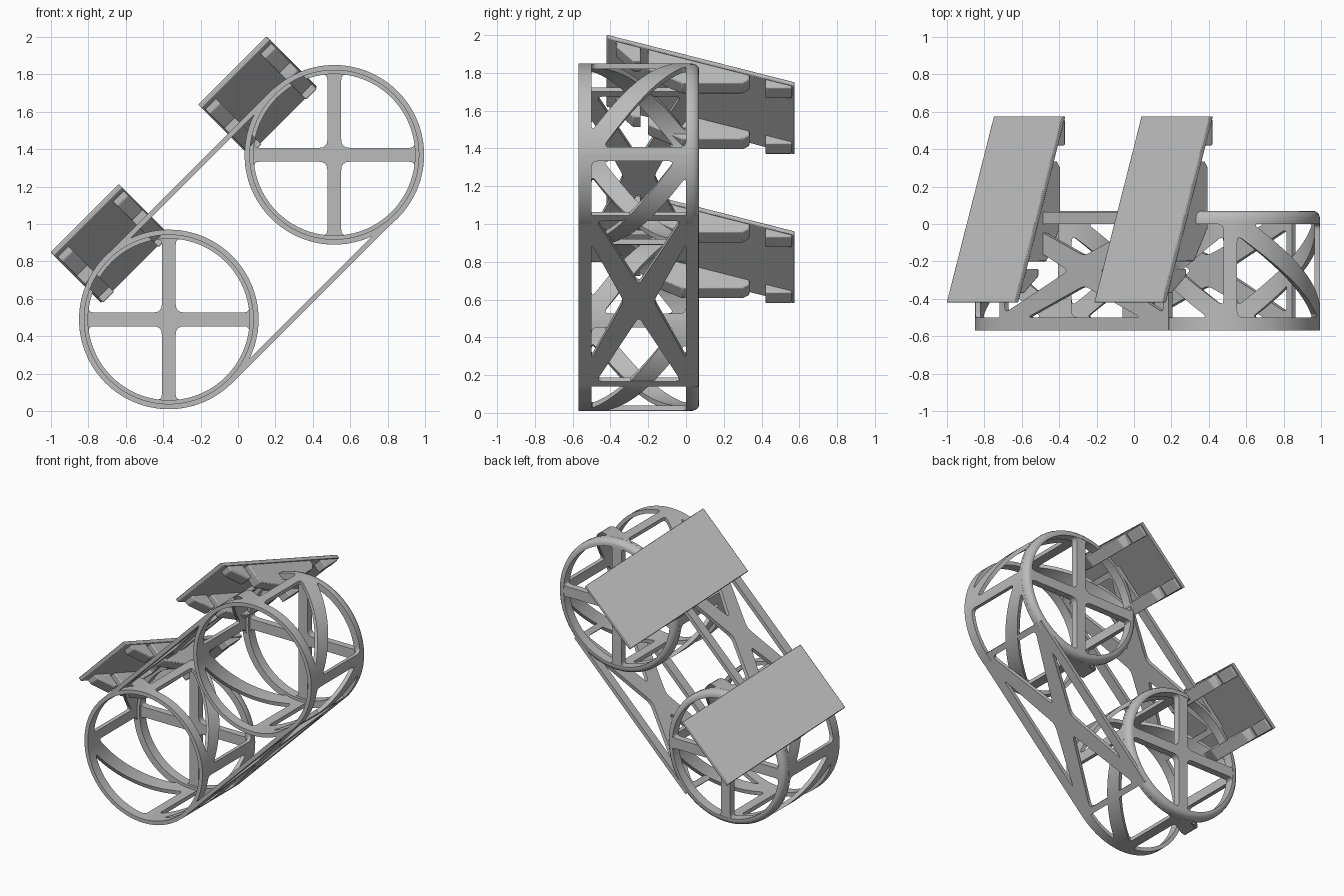
import bpy, bmesh, math
from mathutils import Vector

if "Cube" in bpy.data.objects:
    bpy.data.objects.remove(bpy.data.objects["Cube"])

R2 = math.sqrt(2)
R_OUT, WALL = 0.48, 0.028
DRUMS = {"lower": (-0.37, 0.49), "upper": (0.515, 1.37)}
N_MID, S_MID = 0.607, 0.709           # middle of the frame across / along its 45 degree axis

grey = bpy.data.materials.new("plain grey")
grey.diffuse_color = (0.5, 0.5, 0.5, 1)
grey.use_nodes = True
grey.node_tree.nodes["Principled BSDF"].inputs["Base Color"].default_value = grey.diffuse_color


def diagonal(s, y, n):
    """Frame coordinates: s runs up the 45 degree slope, n points out to the upper left."""
    return Vector(((s - n) / R2, y, (s + n) / R2))


def finish(name, bm, angle=35):
    bmesh.ops.remove_doubles(bm, verts=bm.verts[:], dist=0.0002)
    bmesh.ops.recalc_face_normals(bm, faces=bm.faces[:])
    mesh = bpy.data.meshes.new(name)
    bm.to_mesh(mesh)
    bm.free()
    ob = bpy.data.objects.new(name, mesh)
    bpy.context.collection.objects.link(ob)
    mesh.materials.append(grey)
    bpy.ops.object.select_all(action='DESELECT')
    ob.select_set(True)
    bpy.context.view_layer.objects.active = ob
    bpy.ops.object.shade_smooth_by_angle(angle=math.radians(angle))
    return ob


def rounded(points, cut):
    """Round every corner of a polygon."""
    pts = [Vector(p) for p in points]
    out = []
    for i, p in enumerate(pts):
        a, b = pts[i - 1] - p, pts[(i + 1) % len(pts)] - p
        d = min(cut, a.length * 0.45, b.length * 0.45)
        a, b = p + a.normalized() * d, p + b.normalized() * d
        for k in range(5):
            t = k / 4
            out.append(a * (1 - t) ** 2 + p * 2 * t * (1 - t) + b * t ** 2)
    return out


def sheet(loops, thick):
    """Flat plate with holes, as a bmesh centred on local z = 0."""
    cu = bpy.data.curves.new("sheet", 'CURVE')
    cu.dimensions, cu.fill_mode, cu.extrude = '2D', 'BOTH', thick / 2
    for loop in loops:
        sp = cu.splines.new('POLY')
        sp.points.add(len(loop) - 1)
        for pt, co in zip(sp.points, loop):
            pt.co = (co[0], co[1], 0, 1)
        sp.use_cyclic_u = True
    ob = bpy.data.objects.new("sheet", cu)
    bpy.context.collection.objects.link(ob)
    bpy.context.view_layer.update()
    me = bpy.data.meshes.new_from_object(ob.evaluated_get(bpy.context.evaluated_depsgraph_get()))
    bm = bmesh.new()
    bm.from_mesh(me)
    bpy.data.objects.remove(ob)
    bpy.data.curves.remove(cu)
    bpy.data.meshes.remove(me)
    bmesh.ops.remove_doubles(bm, verts=bm.verts[:], dist=0.0002)
    return bm


def remap(bm, fn):
    for v in bm.verts:
        v.co = fn(*v.co)
    return bm


def drum_wall(name, cx, cz):
    """Lattice tube: four lengthwise bars with one helical brace between each pair."""
    quarter = R_OUT * math.pi / 2
    full = quarter * 4
    loops = [[(0, -0.57), (full, -0.57), (full, 0.02), (0, 0.02)]]
    for k in range(4):
        a, b = k * quarter + 0.037, (k + 1) * quarter - 0.037
        loops.append(rounded([(a + 0.085, -0.5), (b, -0.5), (b, -0.06)], 0.035))
        loops.append(rounded([(a, -0.44), (b - 0.085, 0), (a, 0)], 0.035))
    bm = sheet(loops, WALL)
    cols = 80
    for i in range(1, cols):
        bmesh.ops.bisect_plane(bm, geom=bm.verts[:] + bm.edges[:] + bm.faces[:],
                               plane_co=(full * i / cols, 0, 0), plane_no=(1, 0, 0))

    def wrap(u, y, h):
        t, r = u / R_OUT, R_OUT - WALL / 2 + h
        return Vector((cx + r * math.cos(t), y, cz + r * math.sin(t)))
    finish(name, remap(bm, wrap))


def back_ring(name, cx, cz):
    """Rounded rim closing the back of the drum."""
    prof = [(0, 0.48), (0.035, 0.479), (0.055, 0.472), (0.066, 0.46),
            (0.07, 0.447), (0.07, 0.432), (0, 0.432)]
    bm = bmesh.new()
    seg, rows = 80, []
    for i in range(seg):
        t = 2 * math.pi * i / seg
        rows.append([bm.verts.new((cx + r * math.cos(t), y, cz + r * math.sin(t))) for y, r in prof])
    for i in range(seg):
        p, q = rows[i], rows[(i + 1) % seg]
        for j in range(len(prof)):
            k = (j + 1) % len(prof)
            bm.faces.new((p[j], p[k], q[k], q[j]))
    finish(name, bm)


def spokes(name, cx, cz):
    """Four filleted spokes joined to the rim."""
    w, r_hole, r_rim = 0.037, 0.436, 0.45
    ring = lambda r, n: [(r * math.cos(2 * math.pi * i / n), r * math.sin(2 * math.pi * i / n)) for i in range(n)]
    loops = [ring(r_rim, 80)]
    t0 = math.asin(w / r_hole)
    for q in range(4):
        c, s = (1, 0, -1, 0)[q], (0, 1, 0, -1)[q]
        arc = [t0 + (math.pi / 2 - 2 * t0) * i / 8 for i in range(9)]
        pts = [(w, w)] + [(r_hole * math.cos(t), r_hole * math.sin(t)) for t in arc]
        loops.append(rounded([(x * c - y * s, x * s + y * c) for x, y in pts], 0.045))
    bm = sheet(loops, 0.05)
    finish(name, remap(bm, lambda x, y, h: Vector((cx + x, 0.043 + h, cz + y))))


def side_truss(name, side):
    """Flat strip tangent to both drums, with an X brace."""
    loops = [[(-0.64, -0.57), (0.64, -0.57), (0.64, 0.065), (-0.64, 0.065)]]
    for y0, y1 in ((-0.5, -0.33), (0, -0.17)):
        loops.append(rounded([(-0.43, y0), (0.43, y0), (0, y1)], 0.035))
    for e in (-1, 1):
        loops.append(rounded([(0.12 * e, -0.25), (0.6 * e, -0.475), (0.6 * e, -0.025)], 0.035))
    bm = sheet(loops, WALL)
    n0 = N_MID + side * (R_OUT - WALL / 2)
    finish(name, remap(bm, lambda s, y, h: diagonal(S_MID + s, y, n0 + h)))


def prism(name, s0, s1, profile, bevel=0.0):
    """Extrude a (y, n) profile along the slope from s0 to s1."""
    bm = bmesh.new()
    ends = [[bm.verts.new(diagonal(s, y, n)) for y, n in profile] for s in (s0, s1)]
    bm.faces.new(ends[0])
    bm.faces.new(ends[1][::-1])
    for i in range(len(profile)):
        j = (i + 1) % len(profile)
        bm.faces.new((ends[0][i], ends[0][j], ends[1][j], ends[1][i]))
    ob = finish(name, bm, 30)
    if bevel:
        mod = ob.modifiers.new("soft edges", 'BEVEL')
        mod.width, mod.segments = bevel, 2


def panel(label, s_mid):
    """Tilted plate with two stepped rails underneath."""
    half, rail = 0.258, 0.09
    top = lambda y: 1.31 - 0.355 * (y + 0.42) / 0.99
    under = lambda y: top(y) - 0.02
    prism(label + "_panel_plate", s_mid - half, s_mid + half,
          [(-0.42, 1.31), (0.575, top(0.575)), (0.575, top(0.575) - 0.028), (-0.42, 1.282)], 0.004)
    blocks = {
        "rail": [(-0.2, under(-0.2)), (0.335, under(0.335)), (0.335, 0.98), (0.3, 0.955),
                 (-0.02, 0.955), (-0.2, 1.06)],
        "front_block": [(-0.37, under(-0.37)), (-0.24, under(-0.24)), (-0.24, 1.12), (-0.28, 1.12), (-0.37, 1.23)],
        "back_block": [(0.42, under(0.42)), (0.56, under(0.56)), (0.56, 0.92), (0.42, 0.92)],
    }
    for e, word in ((-1, "low"), (1, "high")):
        a, b = s_mid + e * (half - 0.008), s_mid + e * (half - rail)
        for part, prof in blocks.items():
            prism(f"{label}_{word}_{part}", min(a, b), max(a, b), prof, 0.006)


# drums
for label, (cx, cz) in DRUMS.items():
    drum_wall(label + "_drum_wall", cx, cz)
    back_ring(label + "_back_ring", cx, cz)
    spokes(label + "_spokes", cx, cz)
# connecting trusses
side_truss("upper_truss", 1)
side_truss("lower_truss", -1)
# tilted panels
panel("lower", 0.15)
panel("upper", 1.266)
